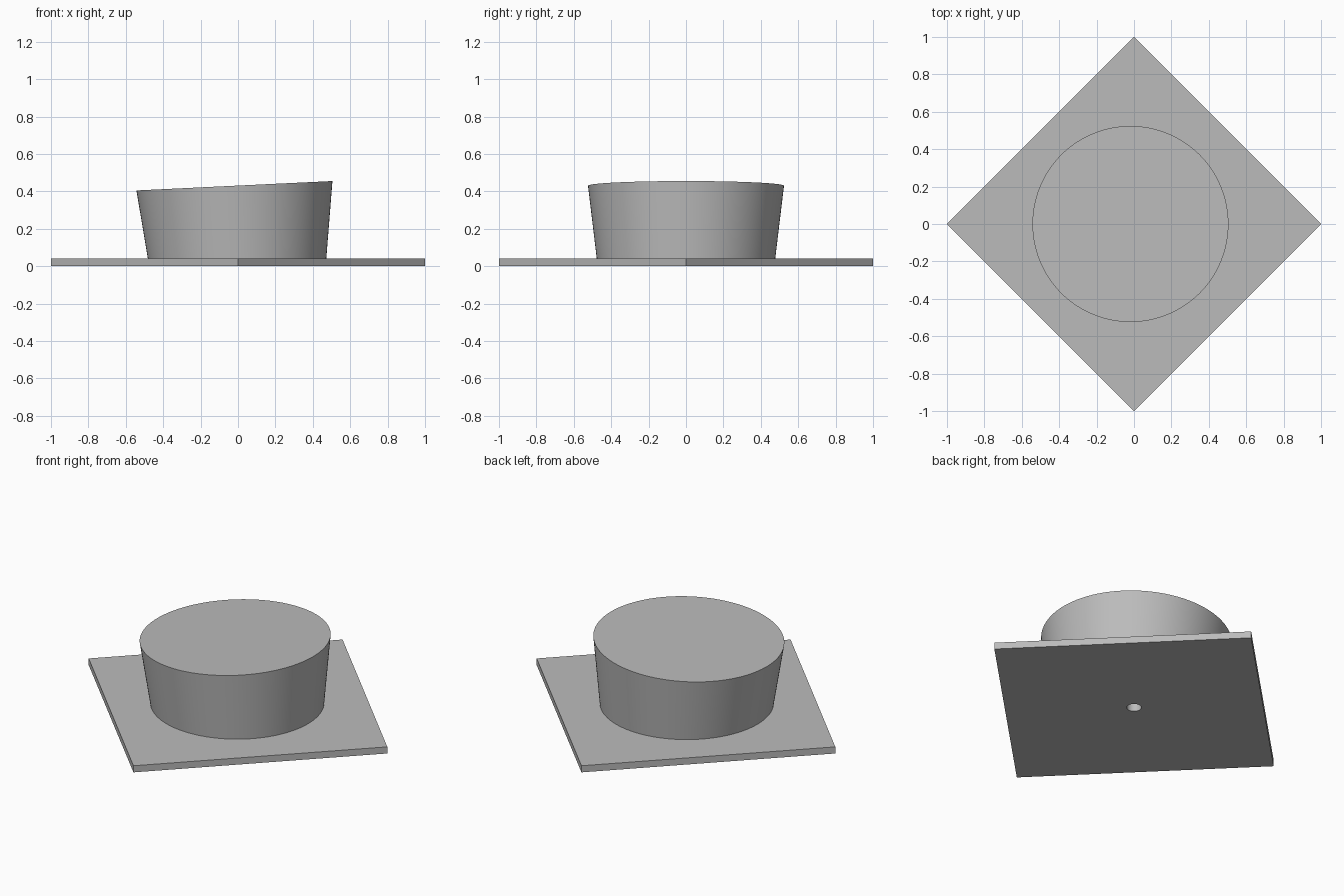
import bpy
import bmesh
import math
from mathutils import Matrix

cube = bpy.data.objects.get("Cube")
if cube:
    bpy.data.objects.remove(cube, do_unlink=True)

PLATE_TOP = 0.04
SEGMENTS = 128

grey = bpy.data.materials.new("light_grey")
grey.use_nodes = True
colour = (0.5, 0.5, 0.5, 1)
grey.diffuse_color = colour
grey.node_tree.nodes["Principled BSDF"].inputs["Base Color"].default_value = colour


def add_cone(name, sides, r_low, r_high, z_low, z_high, edit=None):
    """Capped frustum standing between two heights."""
    bm = bmesh.new()
    bmesh.ops.create_cone(
        bm, cap_ends=True, segments=sides, radius1=r_low, radius2=r_high,
        depth=z_high - z_low,
        matrix=Matrix.Translation((0, 0, (z_low + z_high) / 2)))
    if edit:
        edit(bm)
    mesh = bpy.data.meshes.new(name)
    bm.to_mesh(mesh)
    bm.free()
    mesh.materials.append(grey)
    obj = bpy.data.objects.new(name, mesh)
    bpy.context.collection.objects.link(obj)
    return obj


def lean(bm):
    """Shift the rim sideways and slope it up towards +x."""
    for v in bm.verts:
        if v.co.z > PLATE_TOP + 0.1:
            v.co.z += 0.048 * v.co.x
            v.co.x -= 0.019
        else:
            v.co.x -= 0.005


# Square plate standing corner-on
plate = add_cone("base_plate", 4, 1, 1, 0, PLATE_TOP)
corner = max(plate.data.vertices, key=lambda v: v.co.x).co
plate.data.transform(Matrix.Rotation(-math.atan2(corner.y, corner.x), 4, "Z"))

# Flared drum with a sloping top
drum = add_cone("flared_drum", SEGMENTS, 0.477, 0.524, PLATE_TOP, 0.43, lean)

# Small blind hole from underneath
cutter = add_cone("hole_cutter", 48, 0.04, 0.04, -0.1, 0.25)
cutter.hide_render = True
cutter.display_type = "WIRE"
for obj in (plate, drum):
    cut = obj.modifiers.new("hole", "BOOLEAN")
    cut.operation = "DIFFERENCE"
    cut.solver = "EXACT"
    cut.object = cutter
    bpy.ops.object.select_all(action="DESELECT")
    obj.select_set(True)
    bpy.context.view_layer.objects.active = obj
    bpy.ops.object.modifier_apply(modifier=cut.name)
    bpy.ops.object.shade_smooth_by_angle(angle=math.radians(30))

bpy.data.objects.remove(cutter, do_unlink=True)
